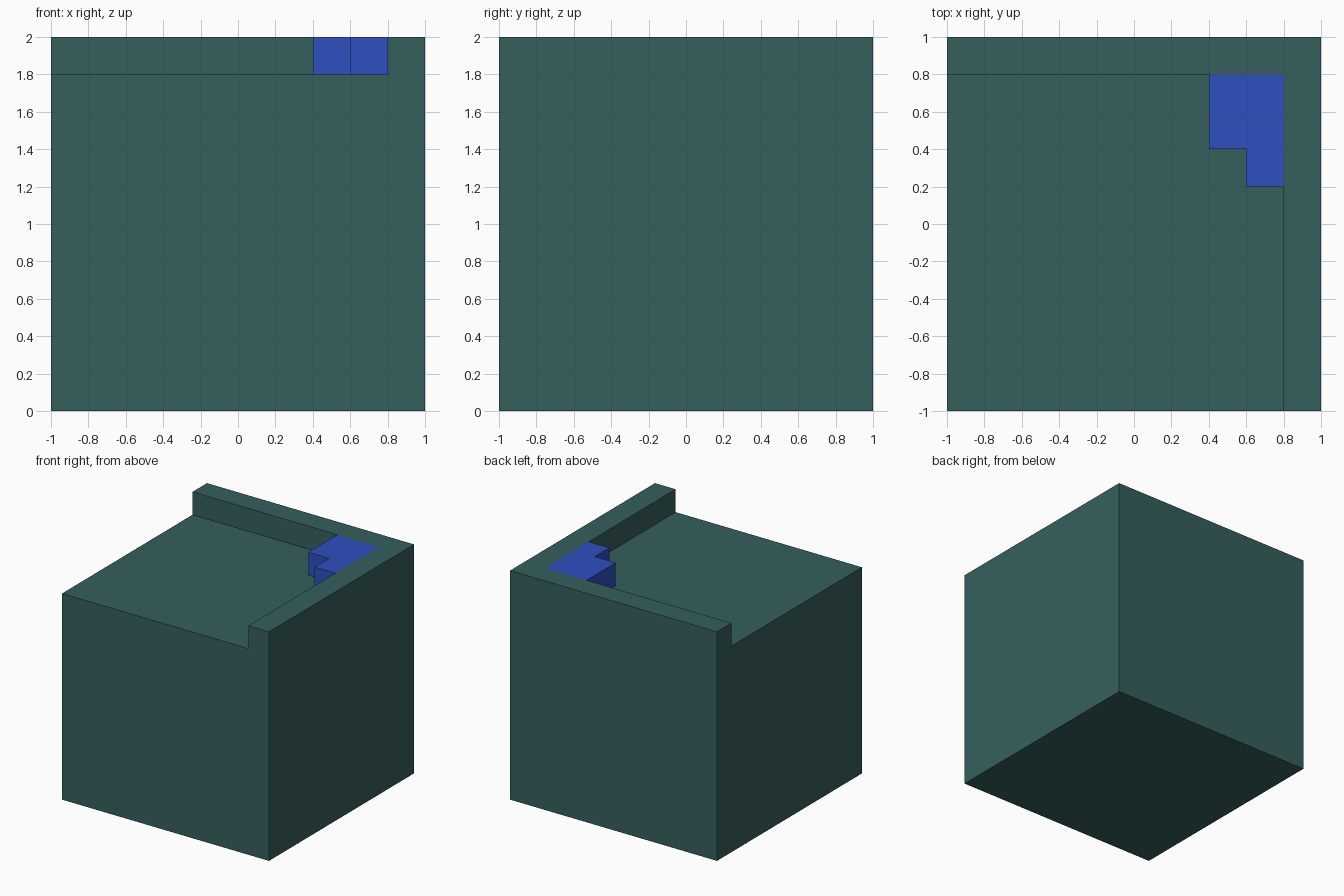
import bpy
import bmesh
from mathutils import Vector

default = bpy.data.objects.get("Cube")
if default:
    bpy.data.objects.remove(default, do_unlink=True)

FLOOR, TOP = 1.8, 2.0   # height of the recessed floor and of the rim
RIM = 0.8               # inner edge of the rim in x and y


def make_material(name, color):
    mat = bpy.data.materials.new(name)
    mat.use_nodes = True
    mat.diffuse_color = color
    mat.node_tree.nodes["Principled BSDF"].inputs["Base Color"].default_value = color
    return mat


def extrude_up(bm, faces, height):
    """Raise a region of faces, leaving no face inside the solid."""
    result = bmesh.ops.extrude_face_region(bm, geom=faces)
    verts = [v for v in result["geom"] if isinstance(v, bmesh.types.BMVert)]
    bmesh.ops.translate(bm, verts=verts, vec=(0, 0, height))
    bmesh.ops.delete(bm, geom=[f for f in faces if f.is_valid], context="FACES")


def finish(name, bm, mat):
    bmesh.ops.recalc_face_normals(bm, faces=bm.faces)
    mesh = bpy.data.meshes.new(name)
    bm.to_mesh(mesh)
    bm.free()
    mesh.materials.append(mat)
    obj = bpy.data.objects.new(name, mesh)
    bpy.context.collection.objects.link(obj)
    return obj


teal = make_material("dark teal", (0.036, 0.115, 0.110, 1))
blue = make_material("royal blue", (0.026, 0.080, 0.520, 1))

# Block with a raised rim along its back and left edges
bm = bmesh.new()
bmesh.ops.create_cube(bm, size=2)
for v in bm.verts:
    v.co.z = FLOOR if v.co.z > 0 else 0
for axis in (Vector((1, 0, 0)), Vector((0, 1, 0))):
    bmesh.ops.bisect_plane(bm, geom=bm.verts[:] + bm.edges[:] + bm.faces[:],
                           plane_co=axis * RIM, plane_no=axis)
rim = []
for f in bm.faces:
    c = f.calc_center_median()
    if c.z > FLOOR - 0.01 and max(c.x, c.y) > RIM:
        rim.append(f)
extrude_up(bm, rim, TOP - FLOOR)
bmesh.ops.dissolve_limit(bm, angle_limit=0.01, verts=bm.verts, edges=bm.edges)
finish("block_with_rim", bm, teal)

# Stepped blue piece filling the inner corner of the rim
outline = [(0.4, 0.4), (0.6, 0.4), (0.6, 0.2), (RIM, 0.2), (RIM, RIM), (0.4, RIM)]
bm = bmesh.new()
base = bm.faces.new([bm.verts.new((x, y, FLOOR)) for x, y in outline])
result = bmesh.ops.extrude_face_region(bm, geom=[base])
bmesh.ops.translate(bm, vec=(0, 0, TOP - FLOOR),
                    verts=[v for v in result["geom"] if isinstance(v, bmesh.types.BMVert)])
finish("corner_piece", bm, blue)
